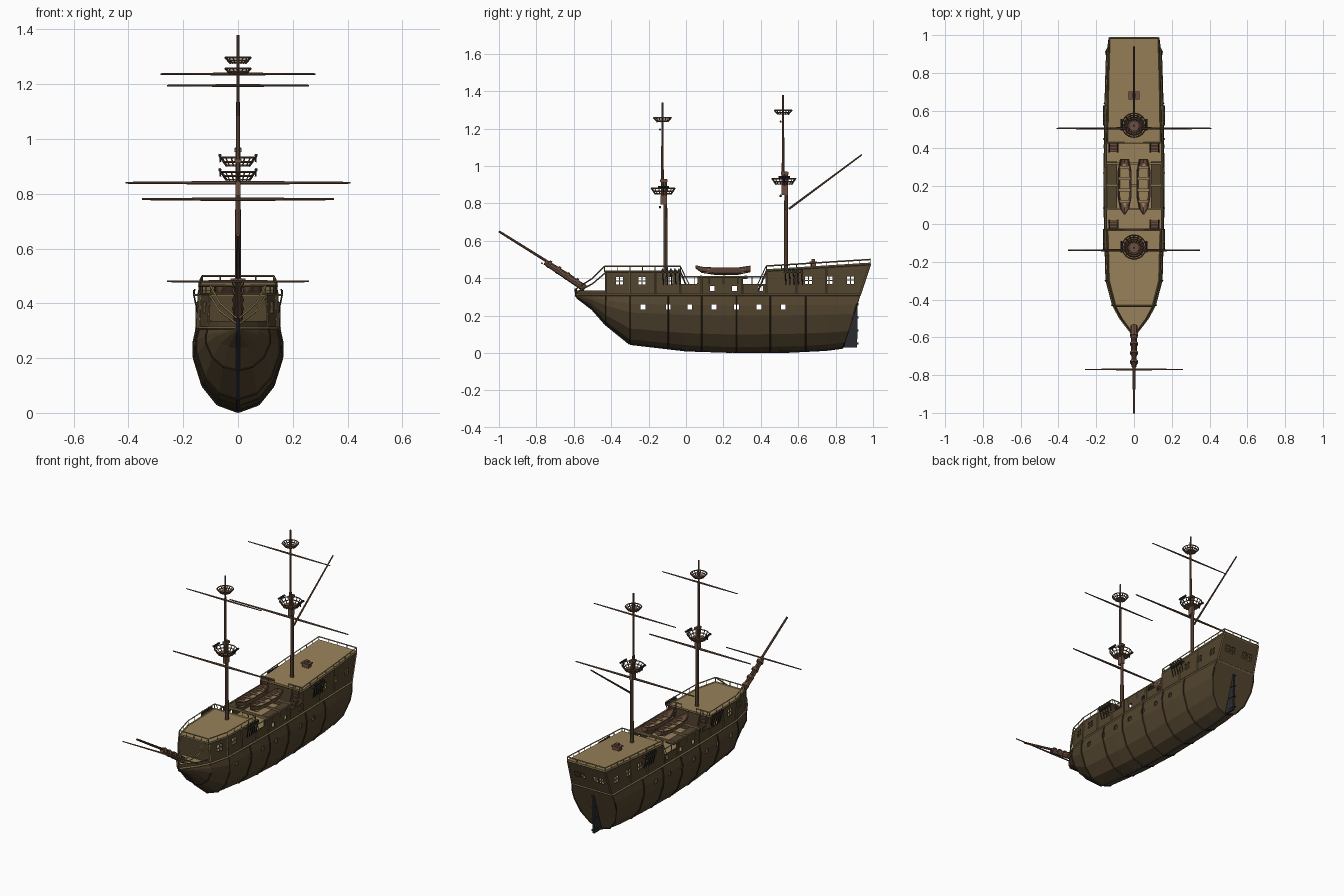
import bpy, bmesh, math
from mathutils import Vector, Matrix

if "Cube" in bpy.data.objects:
    bpy.data.objects.remove(bpy.data.objects["Cube"])

COL = dict(hull=(.085, .058, .028), deck=(.31, .22, .10), trim=(.24, .18, .08),
           mast=(.15, .08, .05), dark=(.022, .024, .028), rib=(.045, .032, .018))
MATS = {}
for k, c in COL.items():
    MATS[k] = bpy.data.materials.new(k)
    MATS[k].diffuse_color = (*c, 1)


class Part:
    """Collects primitives into one named object."""
    def __init__(self, name, mat):
        self.name, self.mat, self.bm = name, mat, bmesh.new()

    def rod(self, pts, r, r2=None, n=8):
        pts = [Vector(p) for p in pts]
        for a, b in zip(pts, pts[1:]):
            d = b - a
            m = Matrix.Translation((a + b) / 2) @ d.to_track_quat('Z', 'Y').to_matrix().to_4x4()
            bmesh.ops.create_cone(self.bm, cap_ends=True, segments=n, radius1=r,
                                  radius2=r if r2 is None else r2, depth=d.length, matrix=m)
        return self

    def box(self, c, s):
        bmesh.ops.create_cube(self.bm, size=1, matrix=Matrix.Translation(c) @ Matrix.Diagonal((*s, 1)))
        return self

    def loft(self, secs, closed=False, cap=False):
        vs = [[self.bm.verts.new(p) for p in s] for s in secs]
        n = len(vs[0])
        for a, b in zip(vs, vs[1:]):
            for i in range(n if closed else n - 1):
                j = (i + 1) % n
                self.bm.faces.new((a[i], a[j], b[j], b[i]))
        if cap:
            self.bm.faces.new(vs[-1])
        return self

    def done(self, mirror=False, solid=0):
        bmesh.ops.recalc_face_normals(self.bm, faces=self.bm.faces)
        me = bpy.data.meshes.new(self.name)
        self.bm.to_mesh(me)
        ob = bpy.data.objects.new(self.name, me)
        bpy.context.collection.objects.link(ob)
        me.materials.append(MATS[self.mat])
        if solid:
            m = ob.modifiers.new('thickness', 'SOLIDIFY')
            m.thickness, m.offset = solid, -1
        if mirror:
            ob.modifiers.new('mirror', 'MIRROR')
        return ob


# Hull stations: y, half width at the wale, keel height
WALE = .31
ST = [(-.585, .004, .30), (-.50, .07, .235), (-.43, .108, .155), (-.30, .14, .05), (0, .148, .015),
      (.25, .15, .003), (.55, .147, .008), (.75, .142, .018), (.84, .137, .03)]
FX, FZ = (0, .5, .86, 1.07, 1.08, 1), (0, .09, .31, .64, .82, 1)


def lerp(y, k):
    for a, b in zip(ST, ST[1:]):
        if y <= b[0]:
            t = max(0, (y - a[0]) / (b[0] - a[0]))
            return a[k] + (b[k] - a[k]) * t
    return ST[-1][k]


def section(y, grow=1.0):
    w, zk = lerp(y, 1), lerp(y, 2)
    rake = .09 if y > .8 else 0
    half = [(w * fx * grow, y + rake * fz, zk + (WALE - zk) * fz) for fx, fz in zip(FX, FZ)]
    return [(-x, b, c) for x, b, c in half[:0:-1]] + half


def ring(half):
    return half + [(-x, y, z) for x, y, z in reversed(half)]


def qz(y):
    return .44 + .035 * (y - .43) / .555


hull = Part('hull', 'hull').loft([section(s[0]) for s in ST], cap=True).done(solid=.006)

# Forecastle and quarterdeck shells with their decks
fc_lo = [(.108, -.43, WALE), (.14, -.30, WALE), (.148, -.03, WALE)]
fc_hi = [(.10, -.435, .435), (.135, -.30, .435), (.142, -.03, .435)]
qd_lo = [(.148, .43, WALE), (.142, .75, WALE), (.137, .93, WALE)]
qd_hi = [(.142, .43, qz(.43)), (.137, .75, qz(.75)), (.13, .985, qz(.985))]
fore = Part('forecastle_walls', 'hull').loft([ring(fc_lo), ring(fc_hi)], closed=True).done(solid=.006)
aft = Part('quarterdeck_walls', 'hull').loft([ring(qd_lo), ring(qd_hi)], closed=True).done(solid=.006)
Part('forecastle_deck', 'deck').loft([ring(fc_hi)], cap=True).done(solid=.008)
Part('quarterdeck_deck', 'deck').loft([ring(qd_hi)], cap=True).done(solid=.008)
main = [(lerp(y, 1), y, WALE + .004) for y in (-.575, -.5, -.43, -.3, 0, .25, .55, .75)] + [(.135, .92, .314)]
Part('main_deck', 'deck').loft([ring(main)], cap=True).done(solid=.006)

# Waist bulwarks with a raised middle, and beakhead bulwark
waist = Part('waist_bulwark', 'hull')
waist.loft([[(.148, y, WALE), (.147, y, z)] for y, z in
            ((-.03, .37), (.06, .37), (.061, .405), (.30, .405), (.301, .37), (.43, .37))])
waist = waist.done(solid=.005, mirror=True)
Part('beakhead_bulwark', 'hull').loft([[(lerp(y, 1), y, WALE), (lerp(y, 1), y, .335)]
                                       for y in (-.585, -.5, -.43)]).done(solid=.005, mirror=True)

# Gunports and windows cut right through the shells
cut = Part('window_cutter', 'dark')
PORTS = [(y, .245) for y in (-.23, -.095, .02, .15, .27, .39, .52)] + [(.14, .345), (.26, .345), (.40, .345)]
PANES = [(y, z) for y, z in ((-.355, .385), (-.235, .385), (-.09, .385), (.655, .388), (.765, .388), (.88, .39))]
STERN = (-.085, -.045, .045, .085)
for y, z in PORTS:
    cut.box((0, y, z), (.5, .026, .026))
for y, z in PANES:
    cut.box((0, y, z), (.5, .038, .04))
for x in STERN:
    cut.box((x, .97, .395), (.03, .08, .036))
cutter = cut.done()
cutter.hide_render = True
for ob in (hull, fore, aft, waist):
    m = ob.modifiers.new('windows', 'BOOLEAN')
    m.operation, m.object, m.solver = 'DIFFERENCE', cutter, 'EXACT'
    bpy.context.view_layer.objects.active = ob
    for mod in list(ob.modifiers):
        bpy.ops.object.modifier_apply(modifier=mod.name)
bpy.data.objects.remove(cutter)

# Window bars
bars = Part('window_bars', 'trim')
for y, z in PANES:
    x = lerp(y, 1) - .005
    bars.box((x, y, z), (.006, .005, .04)).box((x, y, z), (.006, .038, .005))
for x in STERN[2:]:
    bars.box((x, .956, .395), (.004, .006, .036)).box((x, .956, .395), (.03, .006, .004))
bars.done(mirror=True)

# Wale, deck edge mouldings, rails and stanchions
trim = Part('mouldings', 'trim')
trim.rod([(lerp(s[0], 1) + .002, s[0], WALE) for s in ST[:-1]] + [(.139, .93, WALE), (0, .93, WALE)], .006, n=4)
trim.rod([(0, -.435, .435)] + fc_hi + [(0, -.03, .435)], .005, n=4)
trim.rod([(0, .43, .44)] + qd_hi + [(0, .985, .475)], .005, n=4)
for y in (-.43, -.3, -.165, -.03, .085, .30, .43, .59, .75):
    x, top = lerp(y, 1) + .001, .435 if y < 0 else .405 if y < .4 else qz(y)
    trim.rod([(x, y, WALE), (x - (.006 if not 0 < y < .4 else 0), y, top)], .004, n=4)
trim.rod([(.137, .93, WALE), (.13, .985, .475)], .005, n=4)
trim.done(mirror=True)

rails = Part('rails', 'trim')


def rail(pts, h, steps):
    up = [Vector(p) + Vector((0, 0, h)) for p in pts]
    rails.rod(up, .004, n=4)
    for a, b, n in zip(pts, pts[1:], steps):
        a, b = Vector(a), Vector(b)
        for i in range(n + 1):
            p = a.lerp(b, i / n)
            rails.rod([p, p + Vector((0, 0, h))], .0025, n=4)


rail([(0, -.435, .435)] + fc_hi + [(.05, -.03, .435)], .028, (2, 2, 4, 2))
rail([(.05, .43, .44)] + qd_hi + [(0, .985, .475)], .025, (2, 4, 4, 2))
rail([(.147, -.03, .37), (.147, .43, .37)], .037, (6,))
for z1, z2 in ((.463, .345), (.425, .325)):
    rails.rod([(.10, -.435, z1), (.065, -.50, (z1 + z2) / 2 - .005), (.004, -.585, z2)], .004, n=4)
rails.done(mirror=True)

# Ribs on the hull, keel and stem
ribs = Part('hull_ribs', 'rib')
for y in (-.43, -.30, -.095, .085, .27, .45, .64, .84):
    ribs.rod(section(y, 1.005), .004, n=4)
ribs.done()
keel = Part('keel_and_stem', 'dark')
keel.rod([(0, -.59, .345)] + [(0, s[0], max(s[2], .007)) for s in ST] + [(0, .915, .27)], .007, n=4).done()

# Rudder with hinges
rud = Part('rudder', 'dark')
prof = [(.842, .03), (.915, .03), (.918, .26), (.908, .275)]
rud.loft([[(-.006, *p) for p in prof], [(.006, *p) for p in prof]], closed=True, cap=True)
rud.bm.faces.new([v for v in rud.bm.verts][:4])
for z in (.05, .12, .19, .26):
    rud.box((0, .90, z), (.018, .045, .01))
rud.done()

# Waist fittings: gangways, boat beams and ladders
Part('gangways', 'hull').box((.118, .205, .40), (.056, .25, .008)).done(mirror=True)
beams = Part('boat_beams', 'trim')
for y in (.08, .205, .32):
    beams.box((0, y, .408), (.29, .012, .012))
beams.done()
lad = Part('ladders', 'mast')
for y, d, top in ((-.03, .05, .435), (.43, -.05, .44)):
    for x in (.085, .13):
        lad.rod([(x, y, top), (x, y + d, .315)], .004, n=4)
        lad.rod([(x, y, top + .028), (x, y + d, .36), (x, y + d, .315)], .0025, n=4)
    for i in range(1, 6):
        lad.box((.1075, y + d * i / 6, top - (top - .315) * i / 6), (.045, .012, .004))
lad.done(mirror=True)

# Boats
boat, seats = Part('boats', 'mast'), Part('boat_seats', 'deck')
secs = []
for y, w, zb, zt in ((.05, .004, .452, .468), (.085, .026, .428, .46), (.15, .038, .418, .456),
                     (.28, .037, .418, .456), (.345, .024, .432, .466)):
    h = [(w, y, zt), (w * .75, y, zb + .01), (0, y, zb)]
    secs.append([(.05 + x, b, c) for x, b, c in h] + [(.05 - x, b, c) for x, b, c in h[1::-1]])
boat.loft(secs, cap=True).done(solid=.004, mirror=True)
for y in (.12, .18, .24, .30):
    seats.box((.05, y, .447), (.062, .016, .004))
seats.box((.05, .2, .43), (.05, .24, .004)).done(mirror=True)

# Masts, yards, gaff, bowsprit
spars = Part('masts', 'mast')
yards = Part('yards', 'mast')
tops, guns = Part('fighting_tops', 'mast'), Part('swivel_guns', 'dark')


def crow(y, z, r0, r1, h):
    tops.rod([(0, y, z), (0, y, z + .006)], r0, n=16)
    for f in (.5, 1):
        r = r0 + (r1 - r0) * f
        c = [(r * math.cos(i * math.pi / 8), y + r * math.sin(i * math.pi / 8), z + h * f) for i in range(17)]
        tops.rod(c, .0035, n=4)
    for i in range(16):
        a = i * math.pi / 8
        tops.rod([(r0 * math.cos(a), y + r0 * math.sin(a), z),
                  (r1 * math.cos(a), y + r1 * math.sin(a), z + h)], .003, n=4)


for y, zl, zt, c1, c2, lo, hi in ((-.11, .93, 1.34, .848, 1.235, (.78, .35), (1.195, .26)),
                                  (.535, .97, 1.38, .90, 1.275, (.84, .41), (1.237, .283))):
    spars.rod([(0, y, .31), (0, y, zl)], .012, .009)
    spars.rod([(0, y - .016, zl - .12), (0, y - .016, zt)], .008, .005)
    spars.box((0, y - .008, zl - .01), (.024, .04, .014)).box((0, y - .008, c1 - .03), (.02, .035, .05))
    crow(y - .012, c1, .042, .064, .032)
    crow(y - .016, c2, .028, .047, .022)
    for s in (-1, 1):
        for z, w, r in ((*lo, .007), (*hi, .0055)):
            yards.rod([(0, y - .029, z), (s * w, y - .029, z)], r, r * .5)
        guns.rod([(s * .066, y - .04, c1 + .04), (s * .066, y + .02, c1 + .04)], .006)
        guns.rod([(s * .064, y - .01, c1 + .015), (s * .066, y - .01, c1 + .04)], .003)
spars.rod([(0, -.54, .345), (0, -.755, .485)], .019, .013)
spars.rod([(0, -.60, .40), (0, -1, .65)], .008, .006)
for t in (.15, .4, .65, .9):
    p, d = Vector((0, -.56 - .19 * t, .362 + .125 * t)), Vector((0, -.006, .004))
    spars.rod([p - d, p + d], .021)
for s in (-1, 1):
    yards.rod([(0, -.77, .48), (s * .26, -.77, .48)], .005, .003)
yards.rod([(0, .55, .77), (0, .94, 1.06)], .006, .004)
for p in (spars, yards, tops, guns):
    p.done()

# Channels with shroud stubs
chan, shr = Part('channels', 'hull'), Part('shroud_chains', 'dark')
for y in (-.08, .575):
    chan.box((.152, y, .43), (.026, .105, .007))
    for i in range(5):
        yy = y - .044 + .022 * i
        shr.rod([(.147, yy + .004, .365), (.161, yy, .43), (.158, yy - .002, .452)], .003, n=6)
        shr.rod([(.157, yy, .44), (.165, yy, .44)], .008)
chan.done(mirror=True)
shr.done(mirror=True)

# Binnacle on the quarterdeck
Part('binnacle', 'mast').box((0, .68, .47), (.045, .03, .03)).box((0, .68, .487), (.056, .042, .006)) \
    .box((0, .68, .495), (.022, .02, .016)).done()

for m in bpy.data.materials:
    if m.users and not m.is_grease_pencil:
        m.use_nodes = True
        m.node_tree.nodes["Principled BSDF"].inputs["Base Color"].default_value = m.diffuse_color
